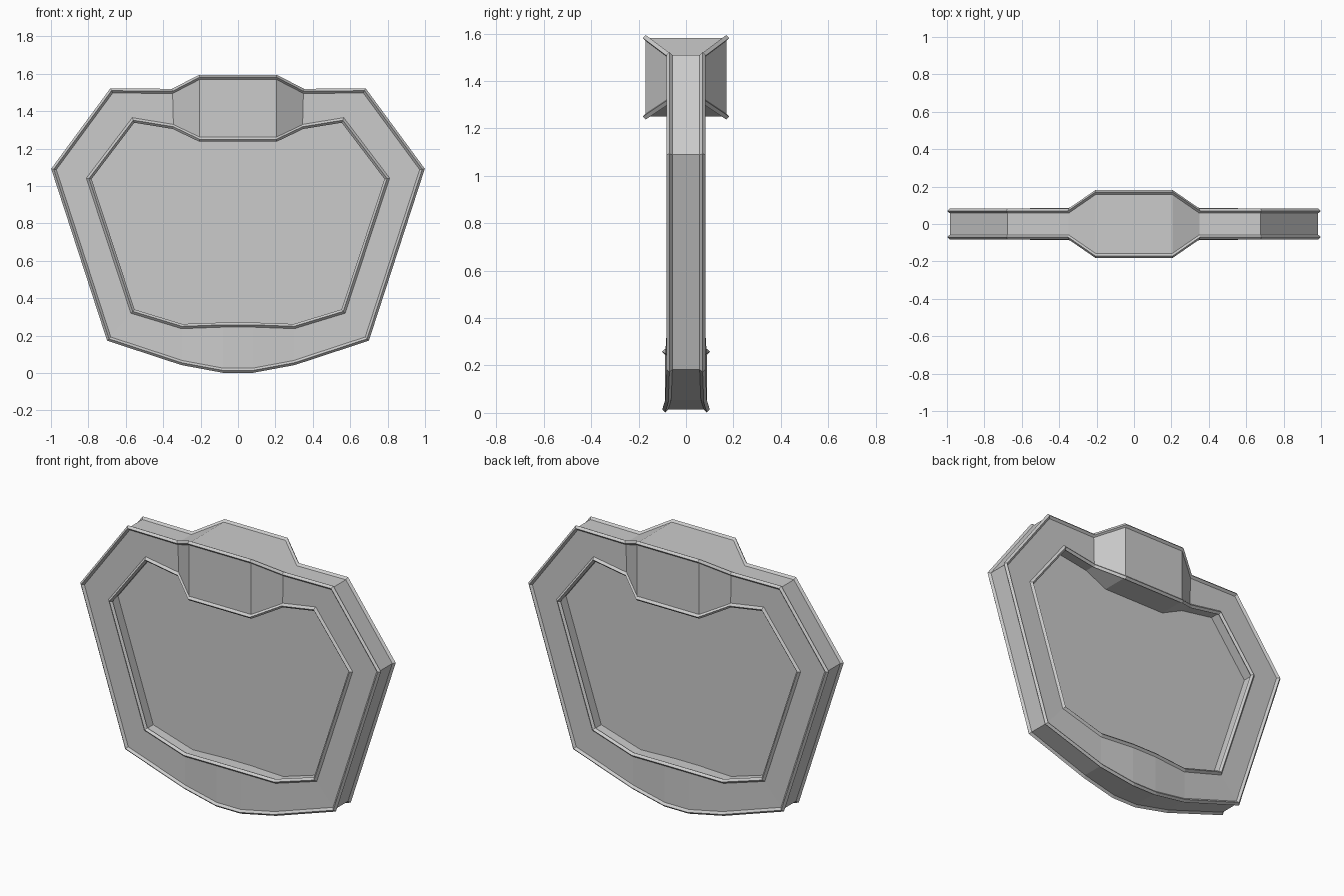
import bpy
from mathutils import Vector

if "Cube" in bpy.data.objects:
    bpy.data.objects.remove(bpy.data.objects["Cube"])

# Right half of each outline, top to bottom: (x, z, half thickness)
OUTER = [(0.205, 1.582, 0.17), (0.35, 1.507, 0.07), (0.676, 1.51, 0.07),
         (0.985, 1.09, 0.07), (0.69, 0.183, 0.07), (0.3, 0.055, 0.075),
         (0.08, 0.014, 0.088)]
INNER = [(0.205, 1.25, 0.17), (0.345, 1.317, 0.07), (0.56, 1.352, 0.07),
         (0.797, 1.04, 0.07), (0.563, 0.33, 0.07), (0.3, 0.25, 0.075),
         (0.08, 0.258, 0.088)]
RIM = 0.0125


def full_loop(half):
    return half + [(-x, z, t) for x, z, t in reversed(half)]


def make_object(name, verts, faces):
    mesh = bpy.data.meshes.new(name)
    mesh.from_pydata(verts, [], faces)
    mesh.validate()
    mesh.update()
    obj = bpy.data.objects.new(name, mesh)
    bpy.context.collection.objects.link(obj)
    return obj


def ring_faces(n, k):
    """Quads joining k stacked loops of n points into a closed ring."""
    return [(a * n + i, a * n + (i + 1) % n,
             ((a + 1) % k) * n + (i + 1) % n, ((a + 1) % k) * n + i)
            for a in range(k) for i in range(n)]


def side_loop(loop, side):
    return [Vector((x, side * t, z)) for x, z, t in loop]


def mitre(points):
    """Outward mitred offset in the xz plane for each loop point."""
    n, out = len(points), []
    for i, p in enumerate(points):
        a, b = p - points[i - 1], points[(i + 1) % n] - p
        na = Vector((-a.z, 0, a.x)).normalized()
        nb = Vector((-b.z, 0, b.x)).normalized()
        m = (na + nb).normalized()
        out.append(m / m.dot(na))
    return out


def make_rim(name, loop, side):
    pts = side_loop(loop, side)
    offs = mitre(pts)
    y = Vector((0, RIM, 0))
    verts = ([p + o * RIM for p, o in zip(pts, offs)] + [p + y for p in pts]
             + [p - o * RIM for p, o in zip(pts, offs)] + [p - y for p in pts])
    return make_object(name, verts, ring_faces(len(pts), 4))


outer, inner = full_loop(OUTER), full_loop(INNER)
n = len(outer)

# Frame body with bulged top block and slightly thick bottom
make_object("frame",
            side_loop(outer, -1) + side_loop(outer, 1)
            + side_loop(inner, 1) + side_loop(inner, -1),
            ring_faces(n, 4))

# Recessed centre panel
make_object("centre_panel", [(x, 0, z) for x, z, t in inner], [tuple(range(n))])

# Raised piping along all four frame edges
for label, loop in (("outer", outer), ("inner", inner)):
    for where, side in (("front", -1), ("back", 1)):
        make_rim(f"{label}_{where}_rim", loop, side)

# Consistent outward normals
for obj in bpy.context.collection.objects:
    bpy.context.view_layer.objects.active = obj
    bpy.ops.object.mode_set(mode='EDIT')
    bpy.ops.mesh.select_all(action='SELECT')
    bpy.ops.mesh.normals_make_consistent(inside=False)
    bpy.ops.object.mode_set(mode='OBJECT')
